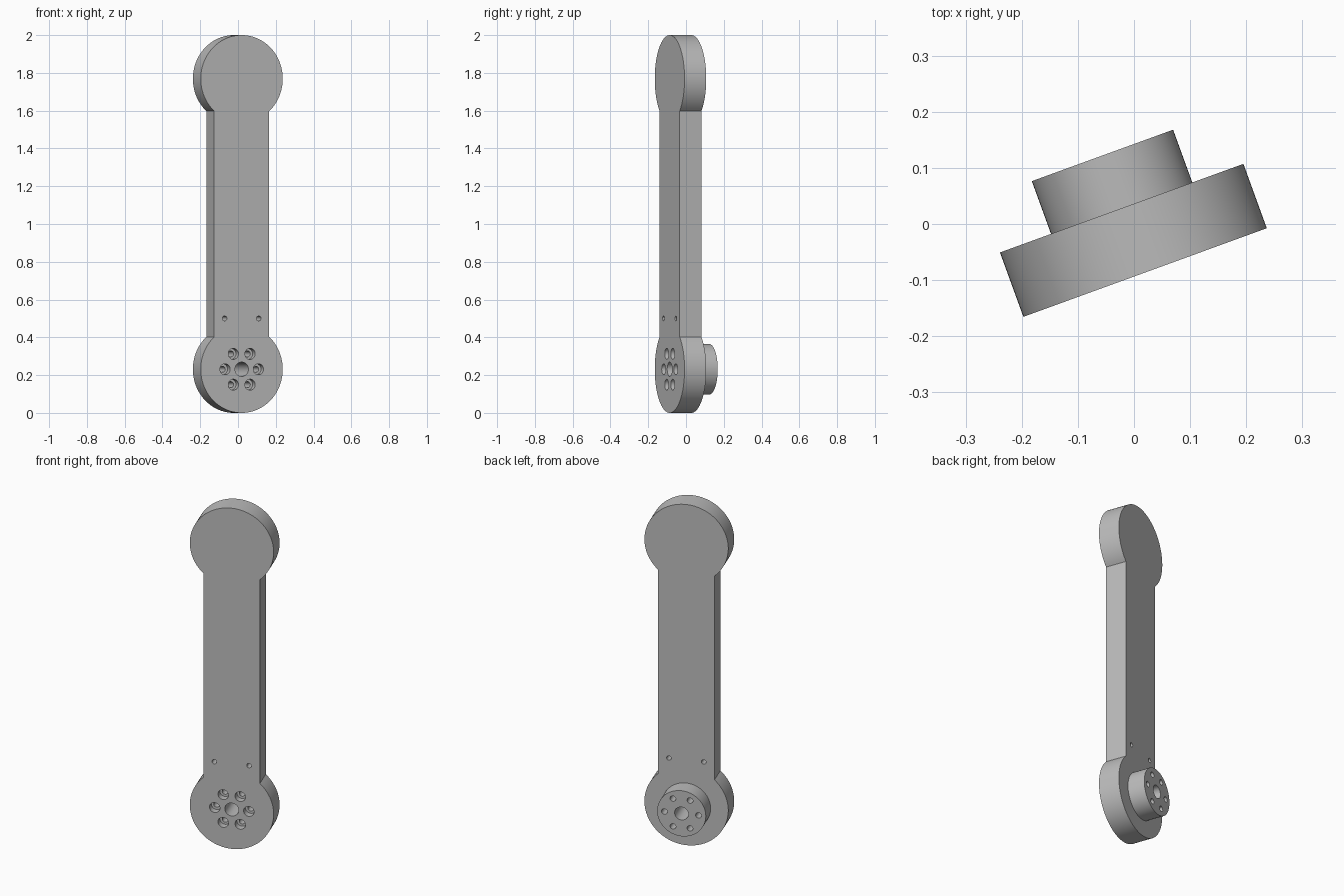
import bpy, bmesh
from math import sin, cos, asin, pi, radians
from mathutils import Matrix

if "Cube" in bpy.data.objects:
    bpy.data.objects.remove(bpy.data.objects["Cube"])

# Main dimensions
CX = -0.011                 # arm axis
R, HALF = 0.231, 0.155      # end disc radius, bar half width
LOW, HIGH = 0.231, 1.769    # disc centre heights
FRONT, BACK, BOSS_BACK = -0.088, 0.034, 0.134
TURN = Matrix.Rotation(radians(20), 4, "Z")

grey = bpy.data.materials.new("grey metal")
grey.use_nodes = True
colour = (0.5, 0.5, 0.5, 1)
grey.diffuse_color = colour
grey.node_tree.nodes["Principled BSDF"].inputs["Base Color"].default_value = colour


def arc(x, z, r, start, end, n):
    return [(x + r * cos(start + (end - start) * i / n),
             z + r * sin(start + (end - start) * i / n)) for i in range(n + 1)]


def circle(x, z, r, n):
    return arc(x, z, r, 0, 2 * pi, n)[:-1]


def prisms(name, outlines, y0, y1):
    """Extrude closed x-z outlines from y0 to y1."""
    bm = bmesh.new()
    for outline in outlines:
        face = bm.faces.new([bm.verts.new((x, y0, z)) for x, z in outline])
        ext = bmesh.ops.extrude_face_region(bm, geom=[face], use_keep_orig=True)
        verts = [g for g in ext["geom"] if isinstance(g, bmesh.types.BMVert)]
        bmesh.ops.translate(bm, verts=verts, vec=(0, y1 - y0, 0))
    bmesh.ops.recalc_face_normals(bm, faces=bm.faces)
    mesh = bpy.data.meshes.new(name)
    bm.to_mesh(mesh)
    bm.free()
    mesh.materials.append(grey)
    obj = bpy.data.objects.new(name, mesh)
    bpy.context.collection.objects.link(obj)
    return obj


def boolean(target, tool, operation):
    mod = target.modifiers.new(operation, "BOOLEAN")
    mod.operation, mod.solver, mod.object = operation, "EXACT", tool
    bpy.context.view_layer.objects.active = target
    bpy.ops.object.modifier_apply(modifier=mod.name)
    bpy.data.objects.remove(tool)


# Link arm: two round ends joined by a straight bar
neck = asin(HALF / R)
outline = (arc(CX, LOW, R, pi / 2 + neck, 2.5 * pi - neck, 72)
           + arc(CX, HIGH, R, neck - pi / 2, 1.5 * pi - neck, 72))
arm = prisms("link_arm", [outline], FRONT, BACK)

# Round mounting boss on the back of the lower end
boss = prisms("mounting_boss", [circle(CX, LOW, 0.134, 64)], BACK - 0.02, BOSS_BACK)
boolean(arm, boss, "UNION")

# Shaft hole, ring of bolt holes and two pin holes, all through
ring = [(CX + 0.094 * cos(i * pi / 3), LOW + 0.094 * sin(i * pi / 3)) for i in range(6)]
holes = [circle(CX, LOW, 0.038, 32)]
holes += [circle(x, z, 0.016, 20) for x, z in ring]
holes += [circle(CX + s * 0.096, 0.5, 0.013, 20) for s in (-1, 1)]
boolean(arm, prisms("hole_cutter", holes, -0.3, 0.3), "DIFFERENCE")

# Counterbores for the bolt heads
bores = [circle(x, z, 0.029, 28) for x, z in ring]
boolean(arm, prisms("counterbore_cutter", bores, -0.3, FRONT + 0.04), "DIFFERENCE")

# Turn the arm about the vertical and shade the round walls
arm.data.transform(TURN)
bpy.ops.object.select_all(action="DESELECT")
arm.select_set(True)
bpy.context.view_layer.objects.active = arm
bpy.ops.object.shade_smooth_by_angle(angle=radians(30))
